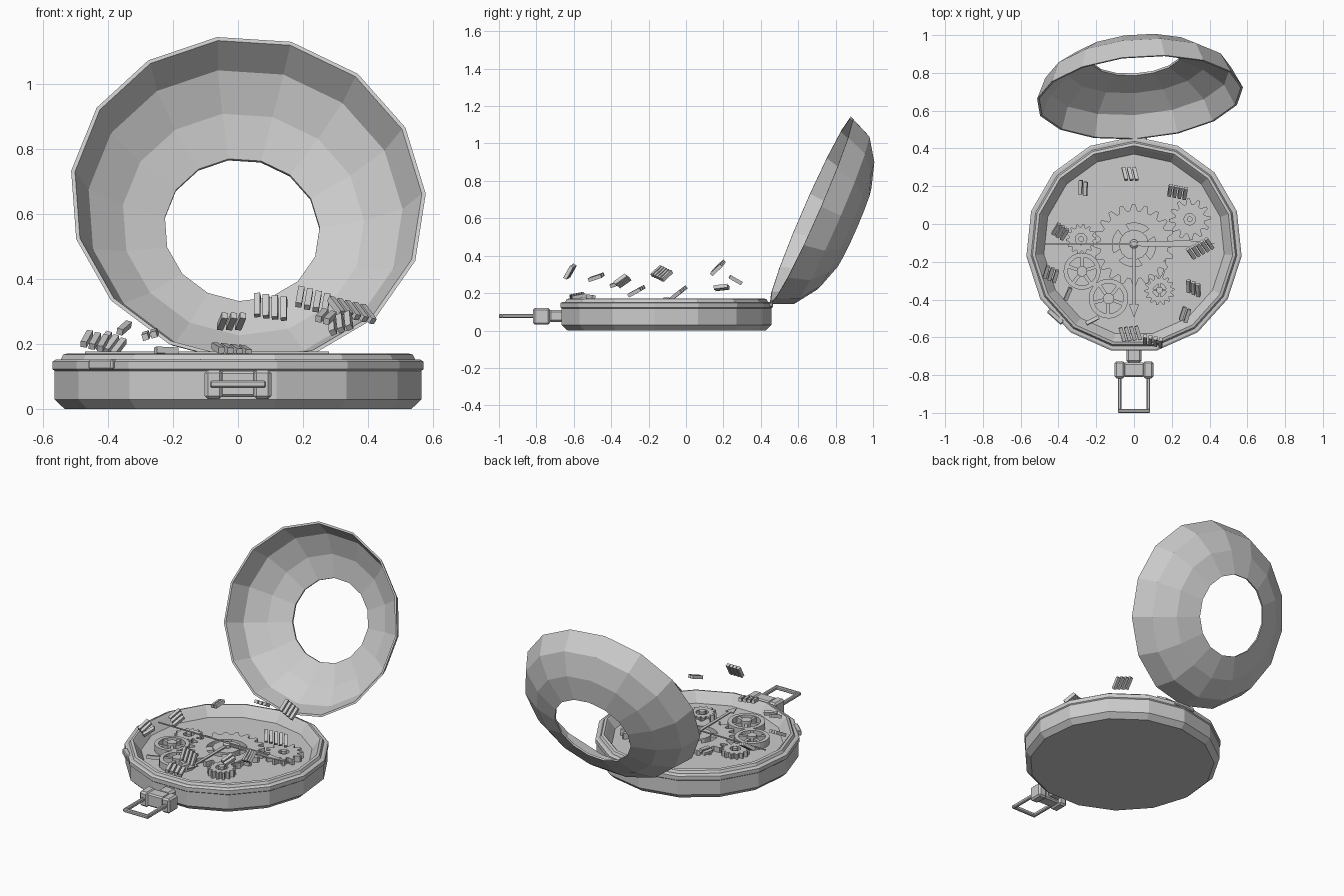
import bpy, bmesh
from math import sin, cos, pi, radians
from mathutils import Matrix, Vector

if "Cube" in bpy.data.objects:
    bpy.data.objects.remove(bpy.data.objects["Cube"])

CX, CY = 0.0, -0.11      # centre of the case


def finish(name, bm, matrix=Matrix()):
    bmesh.ops.recalc_face_normals(bm, faces=bm.faces)
    me = bpy.data.meshes.new(name)
    bm.to_mesh(me)
    bm.free()
    ob = bpy.data.objects.new(name, me)
    ob.matrix_world = matrix
    bpy.context.collection.objects.link(ob)
    return ob


def lathe(name, profile, n, phase=0, matrix=Matrix(), closed=False):
    """Spin (r, z) points about z; open profiles get flat end caps."""
    bm = bmesh.new()
    rings = [[bm.verts.new((r * cos(radians(phase) + 2 * pi * i / n),
                            r * sin(radians(phase) + 2 * pi * i / n), z))
              for i in range(n)] for r, z in profile]
    pairs = list(zip(rings, rings[1:]))
    if closed:
        pairs.append((rings[-1], rings[0]))
    else:
        bm.faces.new(rings[0])
        bm.faces.new(rings[-1])
    for a, b in pairs:
        for i in range(n):
            j = (i + 1) % n
            bm.faces.new((a[i], a[j], b[j], b[i]))
    return finish(name, bm, matrix)


def add_box(bm, size, matrix=Matrix(), bevel=0):
    geo = bmesh.ops.create_cube(bm, size=1)["verts"]
    bmesh.ops.transform(bm, verts=geo, matrix=matrix @ Matrix.Diagonal((*size, 1)))
    if bevel:
        edges = list({e for v in geo for e in v.link_edges})
        bmesh.ops.bevel(bm, geom=edges, offset=bevel, segments=1, affect='EDGES')


def box(name, size, loc, bevel=0):
    bm = bmesh.new()
    add_box(bm, size, Matrix.Translation(loc), bevel)
    return finish(name, bm)


def prism(name, pts, z0, z1, matrix):
    bm = bmesh.new()
    lo = [bm.verts.new((x, y, z0)) for x, y in pts]
    hi = [bm.verts.new((x, y, z1)) for x, y in pts]
    bm.faces.new(lo)
    bm.faces.new(hi)
    for i in range(len(pts)):
        j = (i + 1) % len(pts)
        bm.faces.new((lo[i], lo[j], hi[j], hi[i]))
    return finish(name, bm, matrix)


def wheel(name, x, y, z, h, r_out, r_in, teeth=0, tooth=0.02, arms=0, arm_w=0.02, hub=0.025, phase=0):
    """Ring with optional teeth, arms and a hub."""
    bm = bmesh.new()
    n = teeth * 4 if teeth else 24
    outer = [r_out - (tooth if teeth and i % 4 > 1 else 0) for i in range(n)]
    rows = []
    for radii, zz in ((outer, 0), (outer, h), ([r_in] * n, h), ([r_in] * n, 0)):
        rows.append([bm.verts.new((r * cos(2 * pi * i / n), r * sin(2 * pi * i / n), zz))
                     for i, r in enumerate(radii)])
    for k in range(4):
        a, b = rows[k], rows[(k + 1) % 4]
        for i in range(n):
            j = (i + 1) % n
            bm.faces.new((a[i], a[j], b[j], b[i]))
    for k in range(arms):
        add_box(bm, (r_in + 0.005, arm_w, h * 0.8),
                Matrix.Rotation(2 * pi * k / arms, 4, 'Z') @ Matrix.Translation((r_in / 2, 0, h * 0.5)))
    if hub:
        bmesh.ops.create_cone(bm, cap_ends=True, segments=12, radius1=hub, radius2=hub, depth=h * 1.2,
                              matrix=Matrix.Translation((0, 0, h * 0.6)))
    return finish(name, bm, Matrix.Translation((x, y, z)) @ Matrix.Rotation(phase, 4, 'Z'))


# Case: chamfered body, raised band, bezel and recessed dial
lathe("case", [(0.535, 0), (0.567, 0.03), (0.567, 0.118), (0.573, 0.123), (0.573, 0.147),
               (0.563, 0.153), (0.548, 0.153), (0.54, 0.168), (0.525, 0.172), (0.515, 0.16),
               (0.48, 0.112)], 15, 90, Matrix.Translation((CX, CY, 0)))

# Open lid: domed ring leaning back behind the case
n = Vector((0.076, -0.913, 0.40)).normalized()
xa = Vector((1, 0.083, 0)).normalized()
ya = n.cross(xa).normalized()
lid_m = Matrix((xa, ya, n)).transposed().to_4x4()
lid_m.translation = (0.03, 0.67, 0.645)
lathe("lid", [(0.55, 0), (0.497, -0.12), (0.38, -0.2), (0.24, -0.245),
              (0.24, -0.233), (0.374, -0.19), (0.487, -0.113), (0.538, 0)], 15, 2, lid_m, closed=True)
box("hinge", (0.14, 0.03, 0.025), (0, 0.45, 0.137), 0.006)

# Small catch on the band
catch = box("catch", (0.10, 0.03, 0.032), (0, 0, 0), 0.005)
catch.matrix_world = Matrix.Translation((-0.415, -0.49, 0.138)) @ Matrix.Rotation(radians(-42), 4, 'Z')

# Stem, crown and bow
box("stem", (0.08, 0.09, 0.065), (0, -0.69, 0.078), 0.012)
box("crown", (0.11, 0.075, 0.08), (0, -0.772, 0.078), 0.008)
for s, side in ((-1, "left"), (1, "right")):
    box(f"crown_knob_{side}", (0.055, 0.09, 0.09), (s * 0.075, -0.772, 0.076), 0.01)
    box(f"bow_arm_{side}", (0.02, 0.19, 0.022), (s * 0.076, -0.89, 0.077), 0.005)
box("bow_end", (0.172, 0.02, 0.022), (0, -0.99, 0.077), 0.005)

# Gear train on the dial
wheel("centre_gear", 0, -0.11, 0.108, 0.035, 0.215, 0.115, 20, 0.035, 4, 0.05, 0.08, 0.6)
wheel("upper_gear", 0.295, 0.025, 0.108, 0.04, 0.11, 0.03, 12, 0.03, hub=0.015)
wheel("lower_gear", 0.135, -0.35, 0.108, 0.045, 0.08, 0.035, 14, 0.018, 4, 0.012, 0.018)
wheel("left_gear", -0.28, -0.08, 0.108, 0.035, 0.08, 0.03, 14, 0.016, hub=0.015)
wheel("spoked_wheel_left", -0.275, -0.25, 0.108, 0.045, 0.098, 0.075, 0, 0, 5, 0.018, 0.028, 0.3)
wheel("spoked_wheel_lower", -0.135, -0.395, 0.108, 0.045, 0.105, 0.08, 0, 0, 5, 0.018, 0.03, 0.9)

# Crescent bridge beside the lower gear
arc = [(cos(radians(a)), sin(radians(a))) for a in range(-60, 61, 15)]
prism("crescent", [(0.17 * c - 0.09, 0.17 * s) for c, s in arc]
      + [(0.11 * c - 0.04, 0.13 * s) for c, s in arc[::-1][1:-1]],
      0.11, 0.15, Matrix.Translation((0.09, -0.22, 0)) @ Matrix.Rotation(radians(-10), 4, 'Z'))

# Hands on the centre post
lathe("centre_post", [(0.024, 0.11), (0.024, 0.168), (0.014, 0.176)], 12, 0, Matrix.Translation((0, -0.105, 0)))
hub_m = Matrix.Translation((0, -0.105, 0))
prism("second_hand", [(-0.47, -0.004), (0.28, -0.006), (0.28, 0.006), (-0.47, 0.004)], 0.172, 0.177, hub_m)
prism("hour_hand", [(0, -0.012), (0.29, -0.018), (0.43, 0), (0.29, 0.018), (0, 0.012)], 0.163, 0.17, hub_m)
prism("minute_hand", [(-0.01, 0), (-0.008, -0.32), (-0.027, -0.32), (0, -0.39), (0.027, -0.32),
                      (0.008, -0.32), (0.01, 0)], 0.156, 0.163, hub_m)

# Loose hour markers floating over the dial: x, y, z, yaw, tilt x, tilt y, bars
markers = [(-0.27, 0.19, 0.23, -15, 10, -15, 2), (-0.02, 0.265, 0.27, 0, -30, 0, 3),
           (0.23, 0.17, 0.335, -25, 40, 20, 4), (0.35, -0.13, 0.305, 20, 35, 15, 5),
           (0.315, -0.34, 0.265, -10, 40, -20, 3), (0.27, -0.48, 0.285, -30, 15, 15, 2),
           (0.10, -0.62, 0.315, -25, 60, 15, 4), (-0.02, -0.58, 0.185, 5, 10, 5, 4),
           (-0.22, -0.51, 0.18, 105, 0, 10, 1), (-0.35, -0.37, 0.25, -35, 15, 20, 1),
           (-0.44, -0.265, 0.21, -30, 25, 15, 3), (-0.39, -0.04, 0.20, -45, 30, 25, 3)]
for i, (x, y, z, yaw, tx, ty, bars) in enumerate(markers):
    bm = bmesh.new()
    for b in range(bars):
        add_box(bm, (0.019, 0.075, 0.02), Matrix.Translation(((b - (bars - 1) / 2) * 0.028, 0, 0))
                @ Matrix.Rotation(radians(12), 4, 'Z'))
    finish(f"hour_marker_{i + 1}", bm, Matrix.Translation((x, y, z)) @ Matrix.Rotation(radians(yaw), 4, 'Z')
           @ Matrix.Rotation(radians(tx), 4, 'X') @ Matrix.Rotation(radians(ty), 4, 'Y'))
